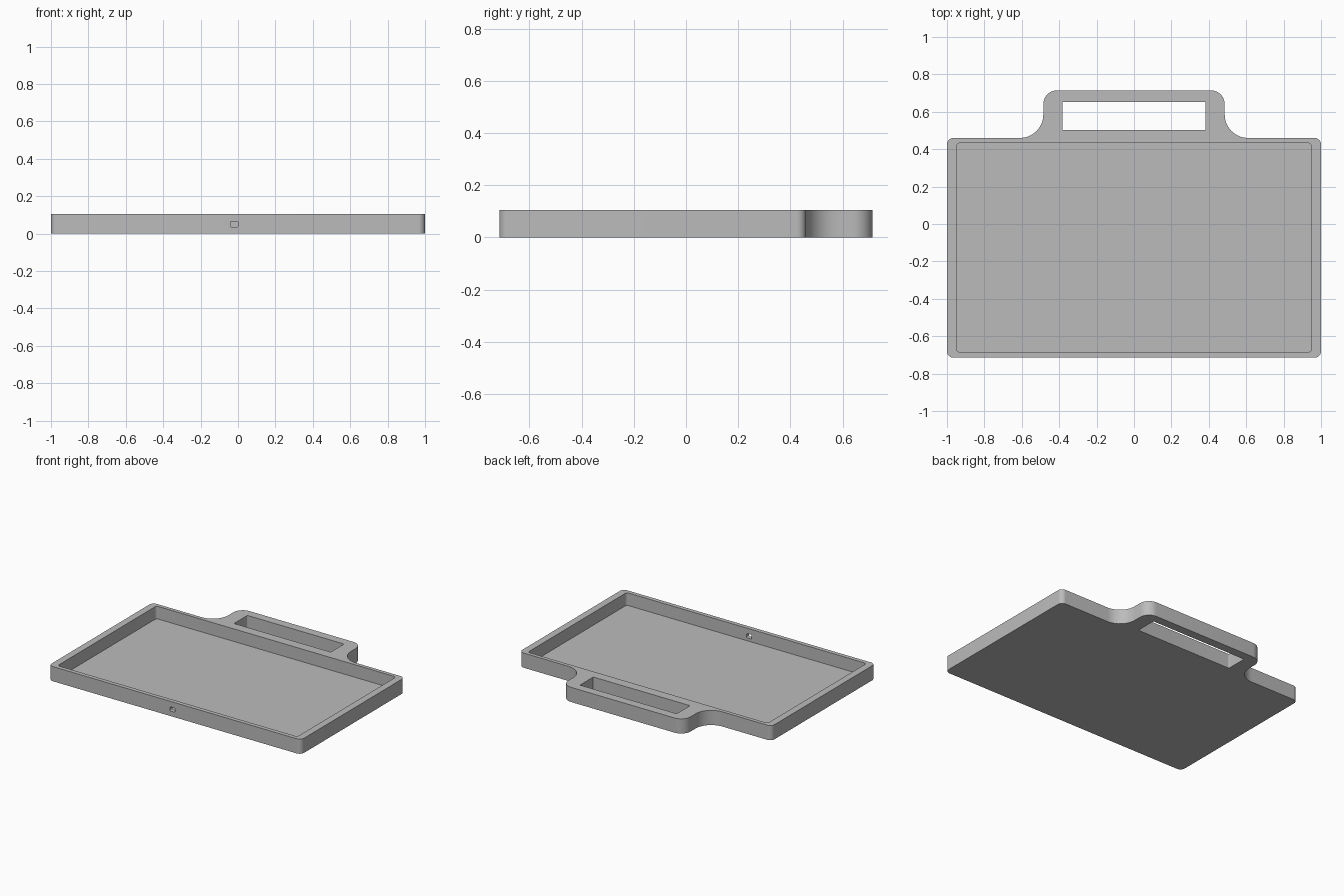
import bpy
import bmesh
import math
from mathutils import Vector

cube = bpy.data.objects.get("Cube")
if cube:
    bpy.data.objects.remove(cube, do_unlink=True)

HEIGHT = 0.105
FLOOR = 0.015

grey = bpy.data.materials.new("light_grey")
grey.use_nodes = True
grey.diffuse_color = (0.5, 0.5, 0.5, 1)
grey.node_tree.nodes["Principled BSDF"].inputs["Base Color"].default_value = (0.5, 0.5, 0.5, 1)


def rounded(corners, steps=10):
    """Round every (x, y, radius) corner of a closed outline."""
    path = []
    for i, (x, y, r) in enumerate(corners):
        p = Vector((x, y))
        a = (Vector(corners[i - 1][:2]) - p).normalized()
        b = (Vector(corners[(i + 1) % len(corners)][:2]) - p).normalized()
        centre = p + (a + b) * r          # all corners are right angles
        for s in range(steps + 1):
            t = s / steps * math.pi / 2
            path.append(centre - b * r * math.cos(t) - a * r * math.sin(t))
    return path


def rectangle(x0, x1, y0, y1, r):
    return rounded([(x0, y0, r), (x1, y0, r), (x1, y1, r), (x0, y1, r)])


def prism(name, path, low, high, place=lambda u, v, w: (u, v, w)):
    """Extrude an outline between two levels."""
    bm = bmesh.new()
    face = bm.faces.new([bm.verts.new(place(p.x, p.y, low)) for p in path])
    top = bmesh.ops.extrude_face_region(bm, geom=[face])["geom"]
    shift = Vector(place(0, 0, high)) - Vector(place(0, 0, low))
    bmesh.ops.translate(bm, vec=shift, verts=[v for v in top if isinstance(v, bmesh.types.BMVert)])
    bmesh.ops.recalc_face_normals(bm, faces=bm.faces)
    mesh = bpy.data.meshes.new(name)
    bm.to_mesh(mesh)
    bm.free()
    mesh.materials.append(grey)
    obj = bpy.data.objects.new(name, mesh)
    bpy.context.collection.objects.link(obj)
    return obj


# Tray body with its handle tab, one outline mirrored about x = 0
half = [(1.0, -0.715, 0.035), (1.0, 0.46, 0.035), (0.485, 0.46, 0.125), (0.485, 0.715, 0.075)]
outline = half + [(-x, y, r) for x, y, r in reversed(half)]
tray = prism("tray", rounded(outline), 0, HEIGHT)

# Recess, handle slot and small cable hole through the front wall
cutters = [
    prism("recess_cutter", rectangle(-0.95, 0.95, -0.685, 0.433, 0.02), FLOOR, 0.2),
    prism("handle_slot_cutter", rectangle(-0.383, 0.383, 0.502, 0.653, 0.006), -0.1, 0.2),
    prism("cable_hole_cutter", rectangle(-0.04, 0.0, 0.036, 0.066, 0.006), -0.8, -0.6,
          lambda u, v, w: (u, w, v)),
]
bpy.context.view_layer.objects.active = tray
for cutter in cutters:
    cutter.hide_render = True
    mod = tray.modifiers.new(cutter.name, "BOOLEAN")
    mod.operation = "DIFFERENCE"
    mod.solver = "EXACT"
    mod.object = cutter
    bpy.ops.object.modifier_apply(modifier=mod.name)
    bpy.data.objects.remove(cutter, do_unlink=True)

# Smooth rounded corners, crisp rims
bpy.ops.object.select_all(action="DESELECT")
tray.select_set(True)
bpy.ops.object.shade_smooth_by_angle(angle=math.radians(30))
